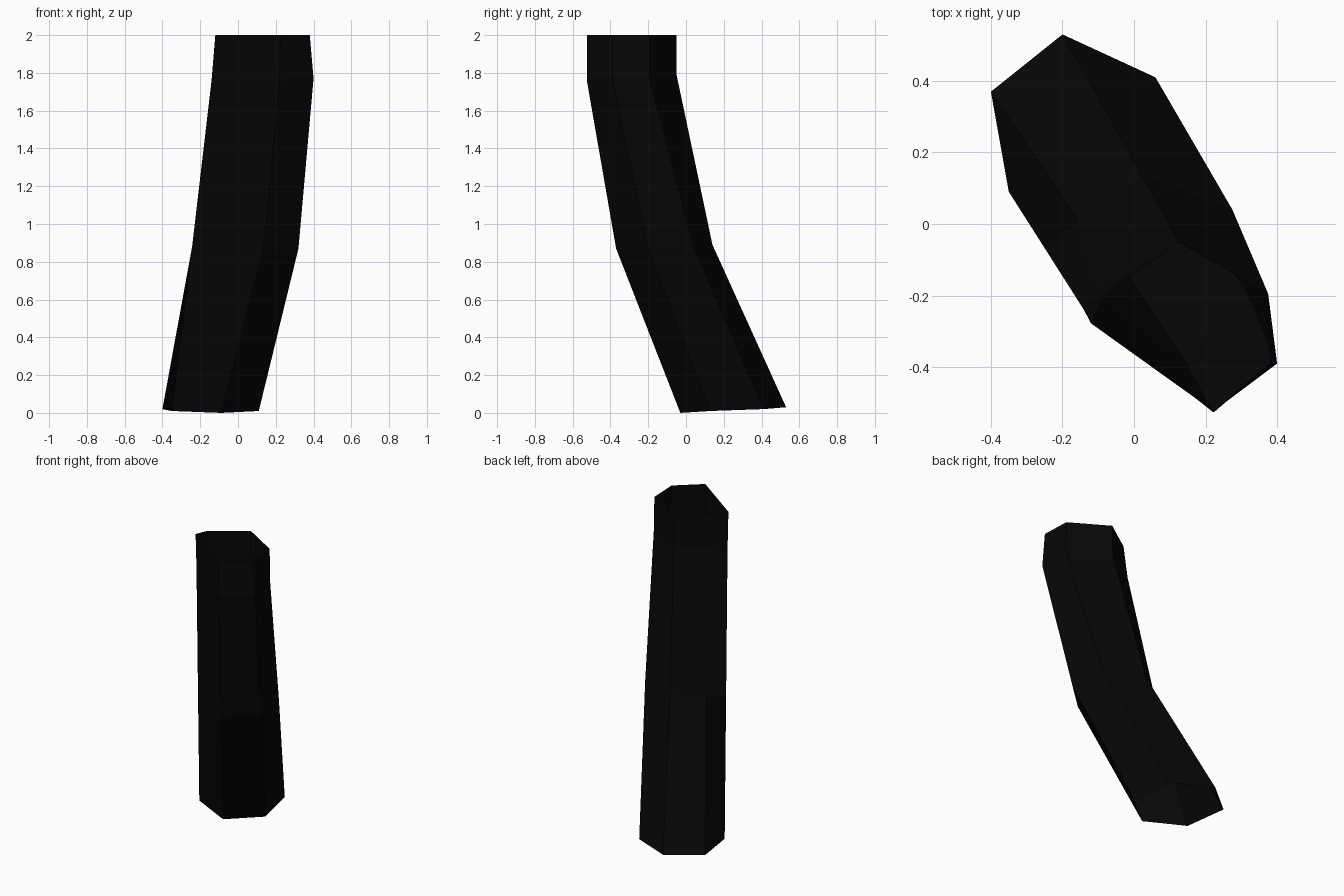
import bpy

if "Cube" in bpy.data.objects:
    bpy.data.objects.remove(bpy.data.objects["Cube"])

# Bent six-sided tube: cross-sections (x, y, z), same corner order in each
base = [(-.40, .37, .02), (-.20, .53, .03), (.06, .41, .02),
        (.11, .13, .01), (-.09, -.03, 0), (-.35, .09, .01)]
middle = [(-.155, .01, .88), (.02, .14, .89), (.275, .04, .88),
          (.32, -.20, .87), (.135, -.37, .87), (-.243, -.078, .88)]
upper = [(-.10, -.18, 1.78), (.125, -.05, 1.79), (.375, -.195, 1.78),
         (.40, -.39, 1.77), (.22, -.525, 1.76), (-.14, -.24, 1.76)]
rim = [(-.085, -.20, 2), (.13, -.05, 2), (.372, -.196, 2),
       (.38, -.39, 2), (.225, -.525, 2), (-.12, -.278, 2)]

rings = [base, middle, upper, rim]
n = len(base)
verts = [p for ring in rings for p in ring]
faces = []
for r in range(len(rings) - 1):
    for i in range(n):
        j = (i + 1) % n
        # corners run clockwise from above, so wind to face outwards
        faces.append((r * n + j, r * n + i, (r + 1) * n + i, (r + 1) * n + j))

mesh = bpy.data.meshes.new("bent_tube")
mesh.from_pydata(verts, [], faces)
mesh.update()

# Single near-black colour
black = bpy.data.materials.new("near black")
black.diffuse_color = (.002, .002, .002, 1)
black.use_nodes = True
black.node_tree.nodes["Principled BSDF"].inputs["Base Color"].default_value = black.diffuse_color
mesh.materials.append(black)

tube = bpy.data.objects.new("bent_tube", mesh)
bpy.context.collection.objects.link(tube)
